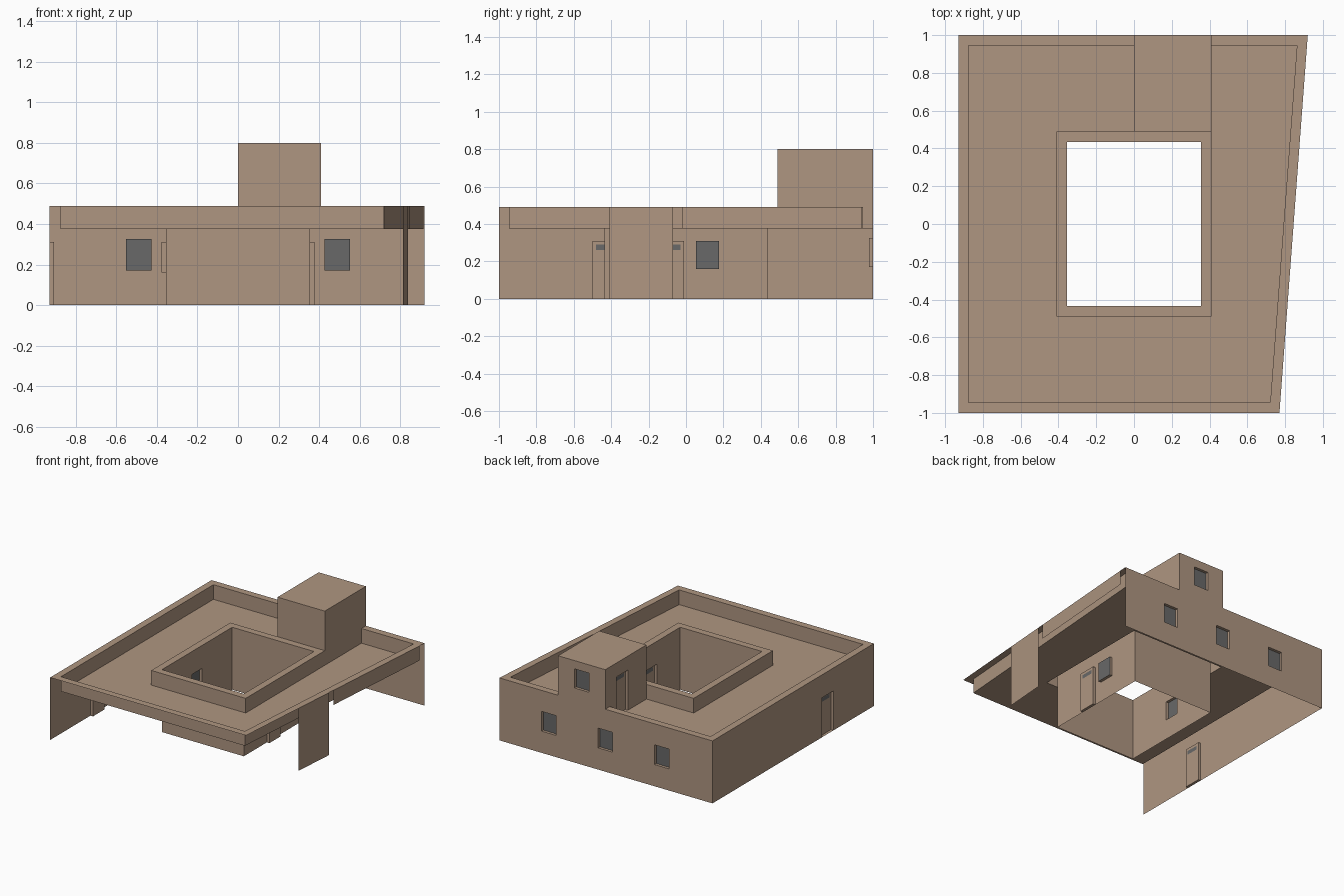
import bpy
import bmesh
from mathutils import Vector

cube = bpy.data.objects.get("Cube")
if cube:
    bpy.data.objects.remove(cube)


def make_material(name, rgb):
    mat = bpy.data.materials.new(name)
    mat.use_nodes = True
    mat.diffuse_color = (*rgb, 1)
    mat.node_tree.nodes["Principled BSDF"].inputs["Base Color"].default_value = (*rgb, 1)
    return mat


MATERIALS = [make_material("clay plaster", (0.43, 0.305, 0.22)),
             make_material("grey glass", (0.14, 0.14, 0.14))]

# Main heights and plan limits
ROOF, RIM, TOWER = 0.375, 0.49, 0.80
LEFT, FRONT, BACK = -0.93, -1.0, 1.0
RECESS = 0.022


def outer_x(y):
    """Position of the slanted side wall."""
    return 0.845 + 0.075 * y


def inner_x(y):
    return outer_x(y) - 0.053


def finish(name, bm):
    bmesh.ops.remove_doubles(bm, verts=bm.verts, dist=0.0005)
    mesh = bpy.data.meshes.new(name)
    bm.to_mesh(mesh)
    bm.free()
    for mat in MATERIALS:
        mesh.materials.append(mat)
    obj = bpy.data.objects.new(name, mesh)
    bpy.context.collection.objects.link(obj)


def add_face(bm, points, mat=0):
    face = bm.faces.new([bm.verts.new(p) for p in points])
    face.material_index = mat


def panel(bm, at, box, holes, fill=None):
    """Flat panel split around its holes; holes are left open or filled."""
    u0, u1, z0, z1 = box
    us = sorted({u0, u1, *(u for h in holes for u in h[:2])})
    zs = sorted({z0, z1, *(z for h in holes for z in h[2:4])})
    for ua, ub in zip(us, us[1:]):
        for za, zb in zip(zs, zs[1:]):
            um, zm = (ua + ub) / 2, (za + zb) / 2
            inside = any(h[0] < um < h[1] and h[2] < zm < h[3] for h in holes)
            if inside and fill is None:
                continue
            add_face(bm, [at(ua, za), at(ub, za), at(ub, zb), at(ua, zb)],
                     fill if inside else 0)


def wall(name, a, b, z0, z1, openings=()):
    """Sheet wall from a to b; openings are (centre, width, z0, z1, kind)."""
    a, b = Vector((*a, 0)), Vector((*b, 0))
    along = (b - a).normalized()
    inward = Vector((-along.y, along.x, 0))

    def at(u, z, depth=0.0):
        return a + along * u + inward * depth + Vector((0, 0, z))

    bm = bmesh.new()
    boxes = [(c - w / 2, c + w / 2, low, high) for c, w, low, high, kind in openings]
    panel(bm, at, (0, (b - a).length, z0, z1), boxes)
    for box, opening in zip(boxes, openings):
        u0, u1, low, high = box
        corners = [(u0, low), (u1, low), (u1, high), (u0, high)]
        # Reveals around the opening
        for p, q in zip(corners, corners[1:] + corners[:1]):
            add_face(bm, [at(*p), at(*q), at(*q, RECESS), at(*p, RECESS)])
        # Window pane, or door leaf with a small light near its top
        if opening[4] == "window":
            light = box
        else:
            light = (u0 + 0.02, u1 - 0.02, high - 0.05, high - 0.02)
        panel(bm, lambda u, z: at(u, z, RECESS), box, [light], fill=1)
    finish(name, bm)


def slab(name, polygons, z):
    bm = bmesh.new()
    for poly in polygons:
        add_face(bm, [(x, y, z) for x, y in poly])
    finish(name, bm)


def rect(x0, x1, y0, y1):
    return [(x0, y0), (x1, y0), (x1, y1), (x0, y1)]


# Outer walls
back_start = outer_x(BACK)
wall("back_wall", (back_start, BACK), (LEFT, BACK), 0, RIM,
     [(back_start - x, 0.125, 0.17, 0.325, "window") for x in (0.49, 0, -0.49)])
wall("left_wall", (LEFT, BACK), (LEFT, FRONT), 0, RIM,
     [(1.43, 0.14, 0, 0.31, "door")])
wall("side_wall_pier", (outer_x(-0.41), -0.41), (outer_x(-0.07), -0.07), 0, RIM)
wall("side_wall_upper_band", (outer_x(-0.02), -0.02), (outer_x(0.94), 0.94), ROOF, RIM)

# Courtyard walls
CX, CY = 0.355, 0.435
wall("courtyard_front_wall", (CX, -CY), (-CX, -CY), 0, RIM)
wall("courtyard_back_wall", (-CX, CY), (CX, CY), 0, RIM)
wall("courtyard_east_wall", (CX, CY), (CX, -CY), 0, RIM,
     [(CY - 0.115, 0.125, 0.16, 0.31, "window"),
      (CY + 0.08, 0.14, 0, 0.31, "door")])
wall("courtyard_west_wall", (-CX, -CY), (-CX, CY), 0, RIM,
     [(CY, 0.125, 0.16, 0.31, "window")])

# Courtyard parapet, outer faces and coping
PX, PY = 0.41, 0.49
corners = rect(-PX, PX, -PY, PY)
for i, side in enumerate(("front", "east", "back", "west")):
    wall("courtyard_parapet_" + side, corners[i], corners[(i + 1) % 4], ROOF, RIM)
slab("courtyard_coping", [rect(-PX, PX, -PY, -CY), rect(-PX, PX, CY, PY),
                          rect(-PX, -CX, -CY, CY), rect(CX, PX, -CY, CY)], RIM)

# Roof terrace around the courtyard
IL, IF, IB = LEFT + 0.055, -0.945, 0.945
slab("roof_terrace", [
    [(IL, IF), (inner_x(IF), IF), (inner_x(-PY), -PY), (IL, -PY)],
    [(IL, PY), (inner_x(PY), PY), (inner_x(IB), IB), (IL, IB)],
    rect(IL, -PX, -PY, PY),
    [(PX, -PY), (inner_x(-PY), -PY), (inner_x(PY), PY), (PX, PY)]], ROOF)

# Outer parapet, inner faces and coping
wall("parapet_front", (inner_x(IF), IF), (IL, IF), ROOF, RIM)
wall("parapet_left", (IL, IF), (IL, IB), ROOF, RIM)
wall("parapet_back_west", (IL, IB), (0, IB), ROOF, RIM)
wall("parapet_back_east", (PX, IB), (inner_x(IB), IB), ROOF, RIM)
wall("parapet_side", (inner_x(IB), IB), (inner_x(IF), IF), ROOF, RIM)
slab("parapet_coping", [
    [(LEFT, FRONT), (outer_x(FRONT), FRONT), (outer_x(IF), IF), (LEFT, IF)],
    rect(LEFT, IL, IF, IB),
    [(inner_x(IF), IF), (outer_x(IF), IF), (outer_x(IB), IB), (inner_x(IB), IB)],
    rect(LEFT, 0, IB, BACK),
    [(PX, IB), (outer_x(IB), IB), (outer_x(BACK), BACK), (PX, BACK)]], RIM)

# Stair tower
wall("tower_back", (PX, BACK), (0, BACK), RIM, TOWER,
     [(PX / 2, 0.125, 0.585, 0.735, "window")])
wall("tower_west", (0, BACK), (0, PY), ROOF, TOWER,
     [(0.21, 0.14, ROOF, 0.69, "door")])
wall("tower_front", (0, PY), (PX, PY), RIM, TOWER)
wall("tower_east", (PX, PY), (PX, BACK), ROOF, TOWER)
slab("tower_roof", [rect(0, PX, PY, BACK)], TOWER)
